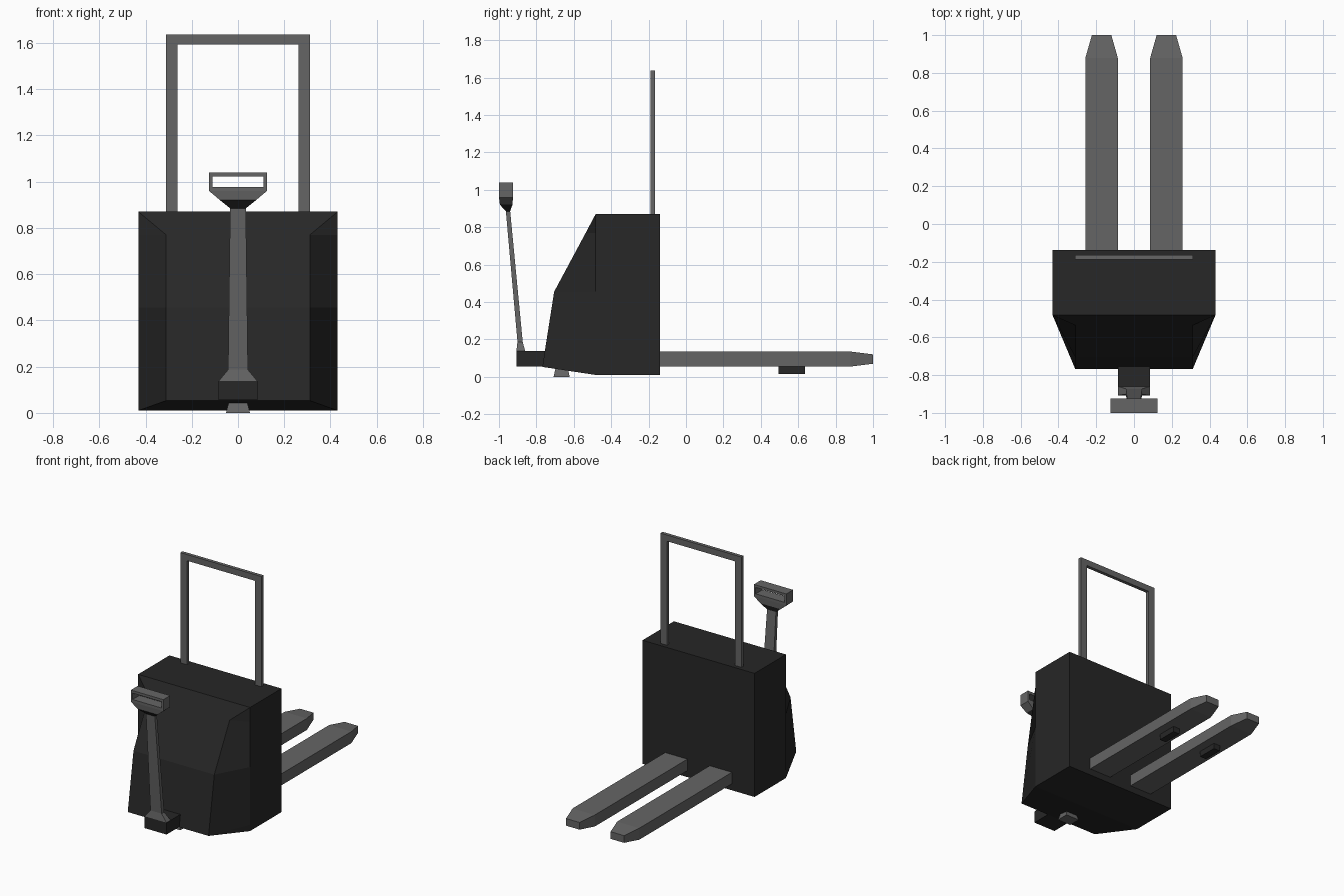
import bpy, bmesh

if "Cube" in bpy.data.objects:
    bpy.data.objects.remove(bpy.data.objects["Cube"])


def material(name, v):
    m = bpy.data.materials.new(name)
    m.diffuse_color = (v, v, v, 1)
    m.use_nodes = True
    m.node_tree.nodes["Principled BSDF"].inputs["Base Color"].default_value = m.diffuse_color
    return m


DARK = material("dark_paint", 0.02)
GREY = material("grey_metal", 0.13)


def loft(name, rings, mat):
    """Skin a list of equal-length rings and cap both ends."""
    bm = bmesh.new()
    loops = [[bm.verts.new(p) for p in r] for r in rings]
    n = len(loops[0])
    for a, b in zip(loops, loops[1:]):
        for i in range(n):
            j = (i + 1) % n
            bm.faces.new((a[i], a[j], b[j], b[i]))
    bm.faces.new(loops[0])
    bm.faces.new(loops[-1])
    bmesh.ops.remove_doubles(bm, verts=bm.verts[:], dist=1e-5)
    bmesh.ops.recalc_face_normals(bm, faces=bm.faces[:])
    me = bpy.data.meshes.new(name)
    bm.to_mesh(me)
    bm.free()
    me.materials.append(mat)
    ob = bpy.data.objects.new(name, me)
    bpy.context.collection.objects.link(ob)
    return ob


def rect(x0, x1, y0, y1, z):
    return [(x0, y0, z), (x1, y0, z), (x1, y1, z), (x0, y1, z)]


def box(name, x0, x1, y0, y1, z0, z1, mat):
    return loft(name, [rect(x0, x1, y0, y1, z0), rect(x0, x1, y0, y1, z1)], mat)


def frame(name, hx, z0, z1, side, bottom, top, y0, y1, mat):
    """Rectangular frame facing -y; bottom=0 leaves it open below."""
    outer = [(-hx, z0), (-hx, z1), (hx, z1), (hx, z0)]
    ix = hx - side
    inner = [(-ix, z0 + bottom), (-ix, z1 - top), (ix, z1 - top), (ix, z0 + bottom)]
    bm = bmesh.new()
    v = [[bm.verts.new((x, y, z)) for x, z in loop]
         for loop, y in ((outer, y0), (inner, y0), (inner, y1), (outer, y1))]
    for k in range(4):
        a, b = v[k], v[(k + 1) % 4]
        for i in range(4 if bottom else 3):
            j = (i + 1) % 4
            bm.faces.new((a[i], a[j], b[j], b[i]))
    if not bottom:
        for i in (0, 3):
            bm.faces.new([loop[i] for loop in v])
    bmesh.ops.recalc_face_normals(bm, faces=bm.faces[:])
    me = bpy.data.meshes.new(name)
    bm.to_mesh(me)
    bm.free()
    me.materials.append(mat)
    ob = bpy.data.objects.new(name, me)
    bpy.context.collection.objects.link(ob)
    return ob


# Body housing: horizontal sections, front corners merge at top and bottom
W, BACK, MID = 0.431, -0.138, -0.483


def section(z, fx, fy):
    return [(-W, BACK, z), (-W, MID, z), (-fx, fy, z),
            (fx, fy, z), (W, MID, z), (W, BACK, z)]


loft("body", [section(0.01, W, MID), section(0.053, 0.311, -0.768),
              section(0.455, 0.311, -0.705), section(0.77, 0.311, -0.536),
              section(0.87, W, MID)], DARK)

# Load guard above the body
frame("load_guard", 0.312, 0.865, 1.637, 0.05, 0, 0.043, -0.189, -0.165, GREY)

# Forks with tapered tips, and their rollers
for s, side in ((-1, "left"), (1, "right")):
    def fork_ring(y, a, b, z0, z1):
        return [(s * a, y, z0), (s * b, y, z0), (s * b, y, z1), (s * a, y, z1)]
    loft("fork_" + side, [fork_ring(-0.14, 0.086, 0.257, 0.055, 0.135),
                          fork_ring(0.88, 0.086, 0.257, 0.055, 0.135),
                          fork_ring(1.0, 0.12, 0.223, 0.07, 0.12)], GREY)
    box("fork_roller_" + side, s * 0.1715 - 0.025, s * 0.1715 + 0.025,
        0.495, 0.635, 0.016, 0.06, DARK)

# Drive wheel under the body
loft("drive_wheel", [rect(-0.052, 0.052, -0.708, -0.622, 0),
                     rect(-0.04, 0.04, -0.698, -0.632, 0.045)], GREY)

# Tiller mount and shaft
box("tiller_mount", -0.085, 0.085, -0.907, -0.75, 0.055, 0.137, DARK)
loft("tiller_shaft", [rect(-0.084, 0.084, -0.907, -0.86, 0.137),
                      rect(-0.043, 0.043, -0.901, -0.873, 0.187),
                      rect(-0.034, 0.034, -0.963, -0.94, 0.885)], GREY)

# Tiller head and hand loop
loft("tiller_head_lower", [rect(-0.034, 0.034, -0.963, -0.94, 0.885),
                           rect(-0.078, 0.078, -0.995, -0.928, 0.92)], DARK)
loft("tiller_head", [rect(-0.078, 0.078, -0.995, -0.928, 0.92),
                     rect(-0.125, 0.125, -1.0, -0.925, 0.96)], GREY)
frame("tiller_handle", 0.125, 0.96, 1.04, 0.014, 0.018, 0.018, -1.0, -0.925, GREY)
